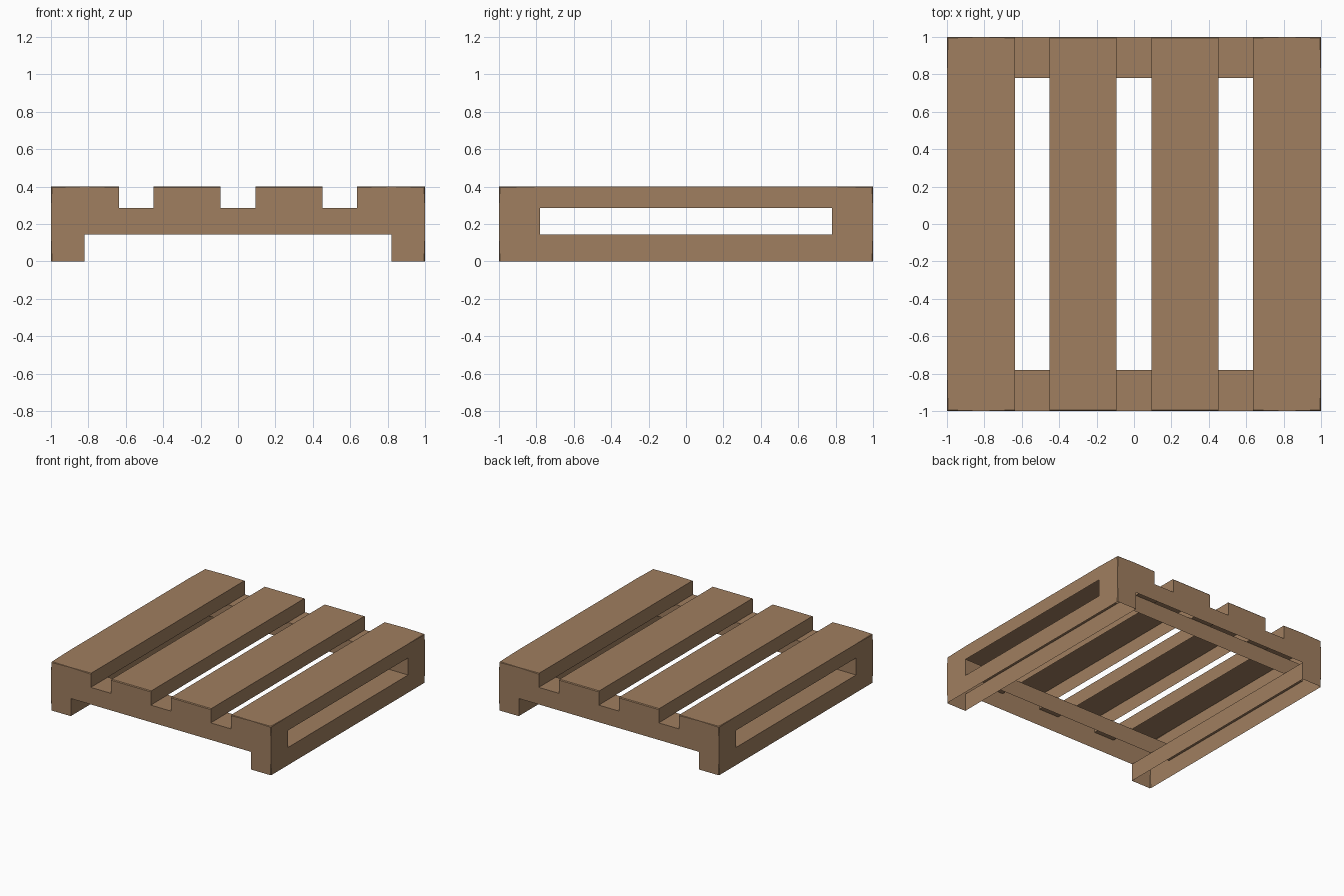
import bpy, bmesh
from itertools import product

if "Cube" in bpy.data.objects:
    bpy.data.objects.remove(bpy.data.objects["Cube"])

# Main dimensions
RUNNER_X, BEAM_Y = 0.82, 0.78
Z = (0.0, 0.145, 0.285, 0.40)
GAPS = ((-0.6375, -0.4525), (-0.0925, 0.0925), (0.4525, 0.6375))

xs = sorted({-1.0, 1.0, -RUNNER_X, RUNNER_X} | {v for g in GAPS for v in g})
ys = [-1.0, -BEAM_Y, BEAM_Y, 1.0]
grid = (xs, ys, Z)


def solid(c):
    """Is the grid cell c filled with wood?"""
    if any(not 0 <= c[a] < len(grid[a]) - 1 for a in range(3)):
        return False
    x, y, z = ((grid[a][c[a]] + grid[a][c[a] + 1]) / 2 for a in range(3))
    if z < Z[1]:                                    # side runners
        return abs(x) > RUNNER_X
    if z < Z[2]:                                    # front and back beams
        return abs(y) > BEAM_Y
    return not any(a < x < b for a, b in GAPS)      # top slats


# Outer shell of the stacked boards, open underneath
bm = bmesh.new()
verts = {}


def vert(i):
    if i not in verts:
        verts[i] = bm.verts.new([grid[a][i[a]] for a in range(3)])
    return verts[i]


for c in product(*(range(len(g) - 1) for g in grid)):
    if not solid(c):
        continue
    for axis, side in product(range(3), (0, 1)):
        n = list(c)
        n[axis] += 2 * side - 1
        if solid(n) or (axis == 2 and side == 0):
            continue
        u, v = (axis + 1) % 3, (axis + 2) % 3
        loop = []
        for du, dv in ((0, 0), (1, 0), (1, 1), (0, 1)):
            i = list(c)
            i[axis] += side
            i[u] += du
            i[v] += dv
            loop.append(vert(tuple(i)))
        bm.faces.new(loop if side else loop[::-1])


# Tiny chamfer on the outer corners and top rim
def on_rim(e):
    p, q = (w.co for w in e.verts)
    planes = sum(abs(abs(p[a]) - s) < 1e-4 and abs(abs(q[a]) - s) < 1e-4
                 for a, s in ((0, 1), (1, 1), (2, Z[3])))
    return planes == 2 and len(e.link_faces) == 2


bmesh.ops.bevel(bm, geom=[e for e in bm.edges if on_rim(e)], offset=0.006,
                offset_type='OFFSET', segments=1, profile=0.5, affect='EDGES')

mesh = bpy.data.meshes.new("pallet")
bm.to_mesh(mesh)
bm.free()
pallet = bpy.data.objects.new("pallet", mesh)
bpy.context.collection.objects.link(pallet)

# Wood
wood = bpy.data.materials.new("wood")
wood.diffuse_color = (0.35, 0.21, 0.115, 1)
wood.use_nodes = True
wood.node_tree.nodes["Principled BSDF"].inputs["Base Color"].default_value = wood.diffuse_color
mesh.materials.append(wood)
